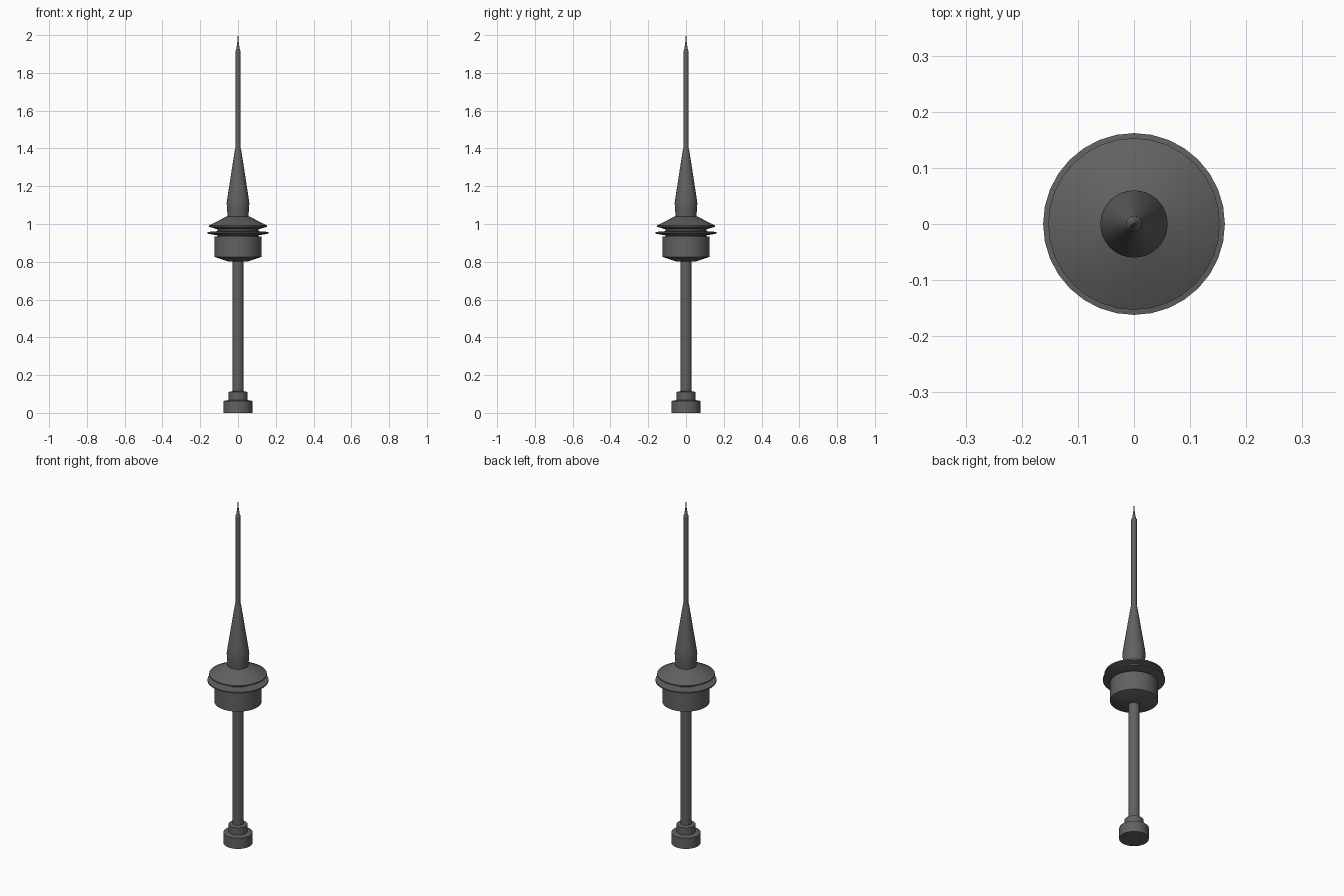
import bpy, bmesh, math

if "Cube" in bpy.data.objects:
    bpy.data.objects.remove(bpy.data.objects["Cube"])

SIDES = 32

# Dark grey finish shared by every part
dark = bpy.data.materials.new("dark_grey")
dark.diffuse_color = (0.12, 0.12, 0.12, 1)
dark.use_nodes = True
dark.node_tree.nodes["Principled BSDF"].inputs["Base Color"].default_value = dark.diffuse_color


def lathe(name, profile, sides=SIDES):
    """Revolve (radius, z) points around z, closing both ends."""
    bm = bmesh.new()
    rings = []
    for r, z in profile:
        rings.append([bm.verts.new((r * math.cos(2 * math.pi * i / sides),
                                    r * math.sin(2 * math.pi * i / sides), z))
                      for i in range(sides)])
    for a, b in zip(rings, rings[1:]):
        for i in range(sides):
            j = (i + 1) % sides
            bm.faces.new((a[i], a[j], b[j], b[i]))
    bm.faces.new(rings[0][::-1])
    bm.faces.new(rings[-1])
    mesh = bpy.data.meshes.new(name)
    bm.to_mesh(mesh)
    bm.free()
    mesh.materials.append(dark)
    obj = bpy.data.objects.new(name, mesh)
    bpy.context.collection.objects.link(obj)
    bpy.ops.object.select_all(action='DESELECT')
    bpy.context.view_layer.objects.active = obj
    obj.select_set(True)
    bpy.ops.object.shade_smooth_by_angle(angle=math.radians(30))
    return obj


# Stepped base
lathe("base", [(0.077, 0), (0.077, 0.063), (0.05, 0.068), (0.05, 0.111), (0.029, 0.115)])

# Main column
lathe("column", [(0.029, 0.1), (0.029, 0.82)])

# Observation pod with a shallow conical underside
lathe("pod", [(0.029, 0.801), (0.05, 0.801), (0.125, 0.826), (0.125, 0.934), (0.1, 0.934)])

# Thin deck ring and the waist it sits on
lathe("waist", [(0.108, 0.93), (0.108, 0.965), (0.115, 0.985)])
lathe("deck", [(0.108, 0.94), (0.14, 0.945), (0.162, 0.95), (0.162, 0.957), (0.14, 0.96), (0.108, 0.962)])

# Sloping roof with overhanging rim
lathe("roof", [(0.108, 0.972), (0.153, 0.985), (0.153, 0.992), (0.06, 1.04), (0.04, 1.043)])

# Swollen mast foot
lathe("mast_foot", [(0.054, 1.03), (0.058, 1.075), (0.06, 1.11), (0.056, 1.14), (0.018, 1.385), (0.0145, 1.4)])

# Antenna and needle tip
lathe("antenna", [(0.0145, 1.39), (0.0145, 1.915), (0.01, 1.922), (0.004, 1.96), (0.001, 2.0)], 16)
